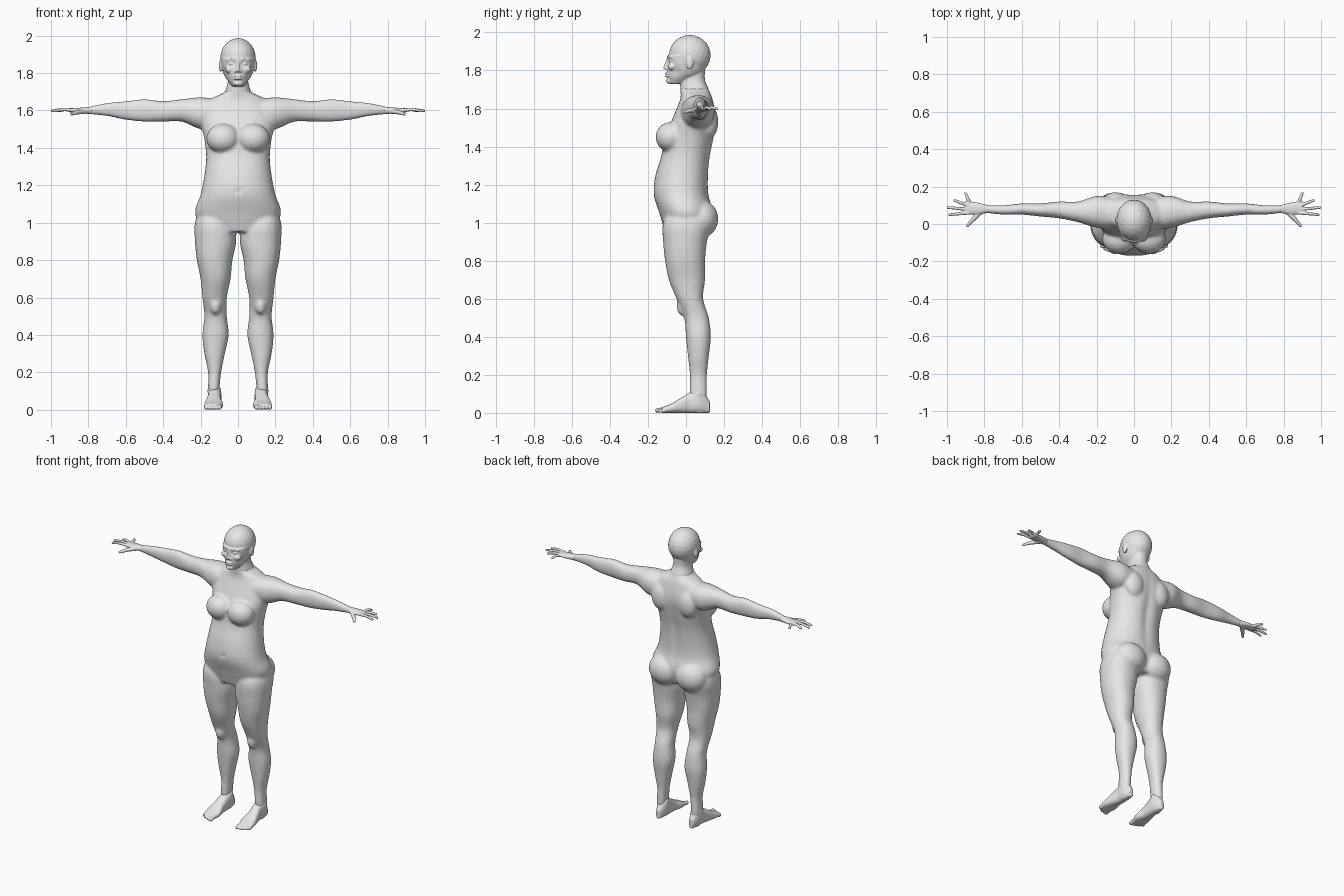
import bpy
import bmesh
from math import cos, sin, tau, exp, copysign
from mathutils import Matrix, Vector

cube = bpy.data.objects.get("Cube")
if cube:
    bpy.data.objects.remove(cube, do_unlink=True)

grey = bpy.data.materials.new("plain_grey")
grey.use_nodes = True
grey.diffuse_color = (0.8, 0.8, 0.8, 1)
grey.node_tree.nodes["Principled BSDF"].inputs["Base Color"].default_value = grey.diffuse_color

BOTH = (1, -1)
MIDDLE = (1,)
ARM_HEIGHT = 1.6


def catmull(p, q, r, s, t):
    """Smooth value between q and r."""
    tangent_in, tangent_out = (r - p) / 2, (s - q) / 2
    bend = 3 * (r - q) - 2 * tangent_in - tangent_out
    twist = 2 * (q - r) + tangent_in + tangent_out
    return q + t * (tangent_in + t * (bend + t * twist))


def refine(rows, steps):
    """Insert smooth in-between rows."""
    out = []
    last = len(rows) - 1
    for i in range(last):
        quad = [rows[max(0, min(last, i + k))] for k in (-1, 0, 1, 2)]
        for j in range(steps):
            out.append([catmull(*values, j / steps) for values in zip(*quad)])
    return out + [list(rows[-1])]


def stack(start, step, rows):
    """Give evenly spaced positions to a list of sections."""
    return [(start + step * i, *row) for i, row in enumerate(rows)]


def centred(rows):
    """Rows of (height, half width, front, back) become symmetric sections."""
    return [(z, -width, width, front, back) for z, width, front, back in rows]


def along_arm(rows):
    """Measure the heights of sections from the arm axis."""
    return [(x, front, back, ARM_HEIGHT + low, ARM_HEIGHT + high)
            for x, front, back, low, high in rows]


def loft(bm, axis, rows, sides=MIDDLE, power=2.2, segments=48):
    """Rows are (position, low a, high a, low b, high b) along the given axis."""
    place = {"x": lambda t, a, b: (t, a, b),
             "y": lambda t, a, b: (a, t, b),
             "z": lambda t, a, b: (a, b, t)}[axis]
    for side in sides:
        rings = []
        for t, a_low, a_high, b_low, b_high in refine(rows, 6):
            ring = []
            for k in range(segments):
                c, s = cos(tau * k / segments), sin(tau * k / segments)
                c = copysign(abs(c) ** (2 / power), c)
                s = copysign(abs(s) ** (2 / power), s)
                x, y, z = place(t, (a_low + a_high + c * (a_high - a_low)) / 2,
                                (b_low + b_high + s * (b_high - b_low)) / 2)
                ring.append(bm.verts.new((x * side, y, z)))
            rings.append(ring)
        for low, high in zip(rings, rings[1:]):
            for k in range(segments):
                n = (k + 1) % segments
                bm.faces.new((low[k], low[n], high[n], high[k]))
        bm.faces.new(rings[0])
        bm.faces.new(rings[-1])


def blob(bm, centre, size, sides=BOTH):
    """Ellipsoid mass."""
    for side in sides:
        spot = Vector((centre[0] * side, centre[1], centre[2]))
        matrix = Matrix.Translation(spot) @ Matrix.Diagonal((*size, 1))
        bmesh.ops.create_icosphere(bm, subdivisions=3, radius=1, matrix=matrix)


def tube(bm, path, sides=BOTH):
    """Rounded strand through (x, y, z, radius) points."""
    for x, y, z, radius in refine(path, 9):
        blob(bm, (x, y, z), (radius, radius, radius), sides)


def dent(bm, centre, size, push):
    """Soft push of the surface around a point."""
    for vert in bm.verts:
        offsets = [(vert.co[i] - centre[i]) / size[i] for i in range(3)]
        vert.co += Vector(push) * exp(-sum(d * d for d in offsets))


def finish(bm, name, voxel, rounds):
    """Fuse the masses into one smooth skin."""
    bmesh.ops.recalc_face_normals(bm, faces=bm.faces)
    mesh = bpy.data.meshes.new(name)
    bm.to_mesh(mesh)
    bm.free()
    mesh.materials.append(grey)
    mesh.polygons.foreach_set("use_smooth", [True] * len(mesh.polygons))
    obj = bpy.data.objects.new(name, mesh)
    bpy.context.collection.objects.link(obj)
    skin = obj.modifiers.new("fuse", "REMESH")
    skin.mode = "VOXEL"
    skin.voxel_size = voxel
    skin.use_smooth_shade = True
    soft = obj.modifiers.new("soften", "SMOOTH")
    soft.factor = 0.5
    soft.iterations = rounds


# Torso and neck
bm = bmesh.new()
trunk = stack(.95, .1, [
    (.18, -.11, .11), (.23, -.14, .14), (.2, -.17, .12), (.18, -.16, .12),
    (.17, -.13, .13), (.18, -.11, .15), (.2, -.07, .16), (.16, -.03, .14)])
neck = stack(1.7, .05, [(.07, -.03, .12), (.055, -.03, .1), (.055, -.03, .1)])
loft(bm, "z", centred(trunk + neck))
# Spine furrow and navel
dent(bm, (0, .16, 1.35), (.03, .08, .2), (0, -.015, 0))
dent(bm, (0, -.17, 1.17), (.01, .03, .01), (0, .01, 0))
# Bust, buttocks, shoulder blades and collar bones
blob(bm, (.08, -.08, 1.45), (.09, .08, .08))
blob(bm, (.1, .08, 1.02), (.11, .09, .1))
blob(bm, (.1, .12, 1.53), (.07, .05, .09))
tube(bm, [(.03, -.01, 1.64, .01), (.17, .03, 1.65, .01)])
# Arms
loft(bm, "x", along_arm(stack(.1, .1, [
    (-.03, .14, -.1, .06), (-.02, .15, -.1, .07), (.01, .12, -.06, .06),
    (.03, .12, -.06, .05), (.04, .11, -.06, .06), (.05, .11, -.05, .05),
    (.05, .1, -.03, .04), (.06, .1, -.02, .02)])), BOTH)
# Legs, from ankle to hip
loft(bm, "z", stack(0, .1, [
    (.11, .15, .04, .1), (.1, .16, .02, .11), (.09, .16, .02, .11), (.07, .18, .01, .12),
    (.05, .19, 0, .13), (.06, .18, -.01, .12), (.06, .19, -.05, .09), (.04, .2, -.09, .1),
    (.03, .22, -.11, .1), (.01, .23, -.12, .11), (.02, .23, -.12, .13),
    (.06, .19, -.07, .09)]), BOTH)
# Kneecaps
blob(bm, (.12, -.02, .56), (.03, .03, .05))
finish(bm, "body", .008, 10)

# Skull and jaw
bm = bmesh.new()
loft(bm, "z", centred(stack(1.73, .05, [
    (.03, -.09, 0), (.07, -.1, .08), (.085, -.1, .11), (.09, -.1, .12)])))
blob(bm, (0, .02, 1.88), (.095, .11, .107), MIDDLE)
# Eye sockets and cheek hollows
for side in BOTH:
    dent(bm, (.035 * side, -.1, 1.85), (.02, .04, .015), (0, .015, 0))
    dent(bm, (.07 * side, -.06, 1.79), (.03, .04, .03), (-.005 * side, .01, 0))
# Eyelids, brows, cheeks and ears
blob(bm, (.035, -.08, 1.85), (.015, .012, .01))
tube(bm, [(.015, -.09, 1.87, .008), (.055, -.075, 1.87, .008)])
blob(bm, (.045, -.075, 1.82), (.025, .02, .02))
blob(bm, (.092, .02, 1.84), (.01, .02, .035))
# Nose, lips and chin
tube(bm, [(0, -.095, 1.86, .007), (0, -.11, 1.815, .01)], MIDDLE)
blob(bm, (.012, -.1, 1.81), (.01, .01, .008))
for height in (1.77, 1.783):
    blob(bm, (0, -.1, height), (.025, .011, .006), MIDDLE)
blob(bm, (0, -.09, 1.745), (.025, .015, .015), MIDDLE)
# Throat
loft(bm, "z", centred(neck))
finish(bm, "head", .004, 4)

# Palms
bm = bmesh.new()
loft(bm, "x", along_arm(stack(.78, .06, [
    (.06, .1, -.02, .02), (.05, .115, -.015, .015), (.055, .12, -.01, .01)])), BOTH)
# Fingers fan out from the knuckles
for i, reach in enumerate((.985, .995, .96, .9)):
    root, tip = .06 + .018 * i, .05 + .038 * i
    bend = ((.88 + reach) / 2, (root + tip) / 2, ARM_HEIGHT + .005, .009)
    tube(bm, [(.88, root, ARM_HEIGHT, .01), bend, (reach, tip, ARM_HEIGHT - .003, .0075)])
# Thumbs
tube(bm, [(.82, .065, 1.595, .014), (.86, .025, 1.59, .012), (.89, -.01, 1.58, .008)])
finish(bm, "hands", .004, 2)

# Feet, from heel to ball
bm = bmesh.new()
foot = stack(.125, -.05, [
    (.11, .14, .06), (.09, .16, .13), (.09, .16, .11),
    (.09, .17, .08), (.08, .18, .05), (.09, .18, .03)])
loft(bm, "y", [(y, inner, outer, 0, top) for y, inner, outer, top in foot], BOTH, 2.6)
# Toes, largest on the inner side
for i in range(5):
    x = .1 + i * .018
    radius = .01 if i else .013
    tube(bm, [(x, -.1, .02, radius), (x, -.15 + i * i * .002, radius, radius)])
# Ankle bones
for x in (.1, .153):
    blob(bm, (x, .065, .1), (.01, .02, .02))
finish(bm, "feet", .004, 3)
